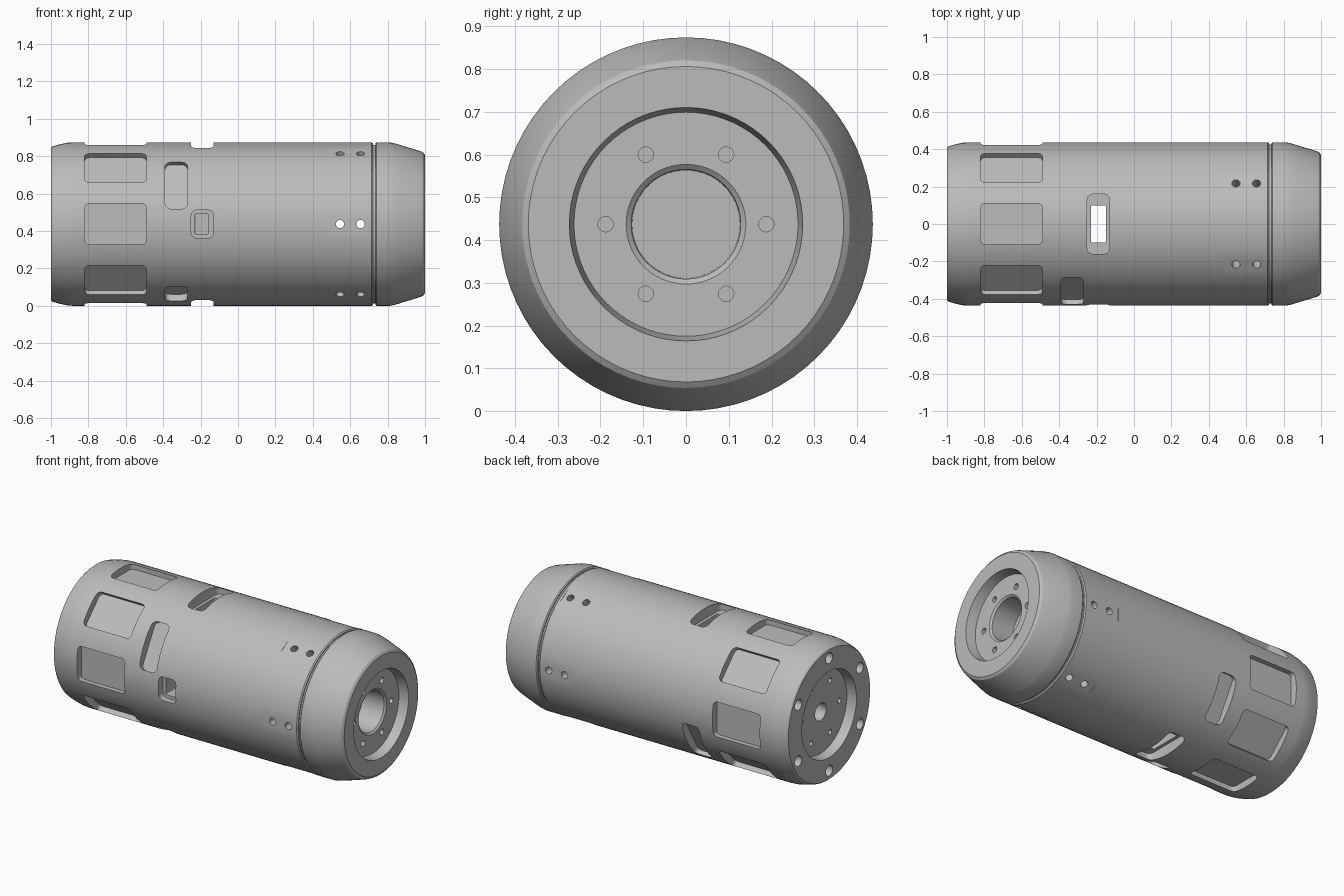
import bpy, bmesh, math
from mathutils import Matrix, Vector

cube = bpy.data.objects.get("Cube")
if cube:
    bpy.data.objects.remove(cube)

R = 0.437          # outer radius, also height of the long axis
SEGMENTS = 72

grey = bpy.data.materials.new("satin_grey")
grey.use_nodes = True
colour = (0.5, 0.5, 0.5, 1)
grey.diffuse_color = colour
grey.node_tree.nodes["Principled BSDF"].inputs["Base Color"].default_value = colour


def finish(bm, name):
    bmesh.ops.recalc_face_normals(bm, faces=bm.faces)
    mesh = bpy.data.meshes.new(name)
    bm.to_mesh(mesh)
    bm.free()
    mesh.materials.append(grey)
    ob = bpy.data.objects.new(name, mesh)
    bpy.context.collection.objects.link(ob)
    return ob


def lathe(name, profile):
    """Revolve (x, radius) points about the long axis."""
    bm = bmesh.new()
    verts = [bm.verts.new((x, -r, R)) for x, r in profile]
    edges = [bm.edges.new(pair) for pair in zip(verts, verts[1:])]
    bmesh.ops.spin(bm, geom=verts + edges, cent=(0, 0, R), axis=(1, 0, 0),
                   angle=math.tau, steps=SEGMENTS)
    bmesh.ops.remove_doubles(bm, verts=bm.verts, dist=0.0002)
    return finish(bm, name)


def radial(x, degrees):
    """Frame at x, its z pointing outward; zero faces front, positive goes up."""
    a = math.radians(degrees)
    out = Vector((0, -math.cos(a), math.sin(a)))
    axis = Vector((1, 0, 0))
    m = Matrix((axis, out.cross(axis), out)).transposed().to_4x4()
    m.translation = (x, 0, R)
    return m


def axial(radius, degrees):
    """Frame on an end face, its z pointing along the long axis."""
    a = math.radians(degrees)
    m = Matrix.Rotation(math.pi / 2, 4, 'Y')
    m.translation = (0, radius * math.cos(a), R + radius * math.sin(a))
    return m


def prism(bm, frame, w, h, corner, z0, z1):
    """Rounded rectangle extruded from z0 to z1 in the given frame."""
    loop = []
    for k, (sx, sy) in enumerate(((1, 1), (-1, 1), (-1, -1), (1, -1))):
        for i in range(5):
            a = (k + i / 4) * math.pi / 2
            loop.append((sx * (w / 2 - corner) + corner * math.cos(a),
                         sy * (h / 2 - corner) + corner * math.sin(a)))
    low, high = ([bm.verts.new(frame @ Vector((u, v, z))) for u, v in loop]
                 for z in (z0, z1))
    bm.faces.new(low[::-1])
    bm.faces.new(high)
    n = len(loop)
    for i in range(n):
        j = (i + 1) % n
        bm.faces.new((low[i], low[j], high[j], high[i]))
    bmesh.ops.remove_doubles(bm, verts=low + high, dist=0.0002)


def hole(bm, frame, r, z0, z1):
    prism(bm, frame, 2 * r, 2 * r, r * 0.999, z0, z1)


def cut(target, bm):
    cutter = finish(bm, "cutter")
    cutter.hide_render = True
    mod = target.modifiers.new("cut", 'BOOLEAN')
    mod.operation = 'DIFFERENCE'
    mod.solver = 'EXACT'
    mod.object = cutter
    bpy.context.view_layer.objects.active = target
    bpy.ops.object.modifier_apply(modifier=mod.name)
    bpy.data.objects.remove(cutter)


# Main housing with a recessed rear face and a neck behind the end cap
housing = lathe("housing", [
    (-0.82, 0), (-0.82, 0.055), (-0.94, 0.055), (-0.94, 0.262), (-1, 0.272),
    (-1, 0.408), (-0.992, 0.415), (-0.95, 0.427), (-0.91, 0.435), (-0.88, R),
    (-0.45, R), (-0.1, R), (0.45, R), (0.715, R), (0.722, 0.431),
    (0.722, 0.424), (0.745, 0.424), (0.745, 0)])

# End cap with stepped recess and central bore
end_cap = lathe("end_cap", [
    (0.735, 0), (0.735, 0.431), (0.741, R), (0.81, R), (0.84, 0.431),
    (0.975, 0.39), (0.99, 0.383), (1, 0.369), (1, 0.273), (0.94, 0.262),
    (0.94, 0.14), (0.93, 0.128), (0.78, 0.126), (0.78, 0)])

# Shallow pockets, slots and small flats around the housing
bm = bmesh.new()
for k in range(8):
    prism(bm, radial(-0.655, 45 * k), 0.33, 0.22, 0.025, 0.392, 0.6)
for k in range(6):
    prism(bm, radial(0.59, 60 * k), 0.22, 0.16, 0.005, 0.4345, 0.5)
for angle in (30, 210):
    prism(bm, radial(-0.33, angle), 0.12, 0.288, 0.03, 0.384, 0.6)
prism(bm, radial(-0.33, -60), 0.12, 0.15, 0.03, 0.39, 0.6)
prism(bm, radial(-0.19, 0), 0.12, 0.15, 0.03, 0.39, 0.6)
for angle in (90, -90):
    prism(bm, radial(-0.19, angle), 0.12, 0.32, 0.03, 0.37, 0.6)
cut(housing, bm)

# Slit through the housing, screw holes and rear face holes
bm = bmesh.new()
prism(bm, radial(-0.19, 90), 0.08, 0.2, 0.006, -0.6, 0.6)
for x in (0.545, 0.655):
    hole(bm, radial(x, 0), 0.022, -0.6, 0.6)
    for angle in (60, 120, 240, 300):
        hole(bm, radial(x, angle), 0.022, 0.3, 0.6)
for k in range(6):
    hole(bm, axial(0.355, 30 + 60 * k), 0.034, -1.1, -0.9)
    hole(bm, axial(0.188, 60 * k), 0.016, -0.98, -0.88)
cut(housing, bm)

# Window joining the front slot to the slit
bm = bmesh.new()
prism(bm, radial(-0.195, 0), 0.07, 0.11, 0.006, 0.05, 0.5)
cut(housing, bm)

# Bolt circle in the end cap
bm = bmesh.new()
for k in range(6):
    hole(bm, axial(0.188, 60 * k), 0.018, 0.88, 0.98)
cut(end_cap, bm)

bpy.ops.object.select_all(action='DESELECT')
for ob in (housing, end_cap):
    ob.select_set(True)
bpy.context.view_layer.objects.active = housing
bpy.ops.object.shade_smooth_by_angle(angle=math.radians(25))
